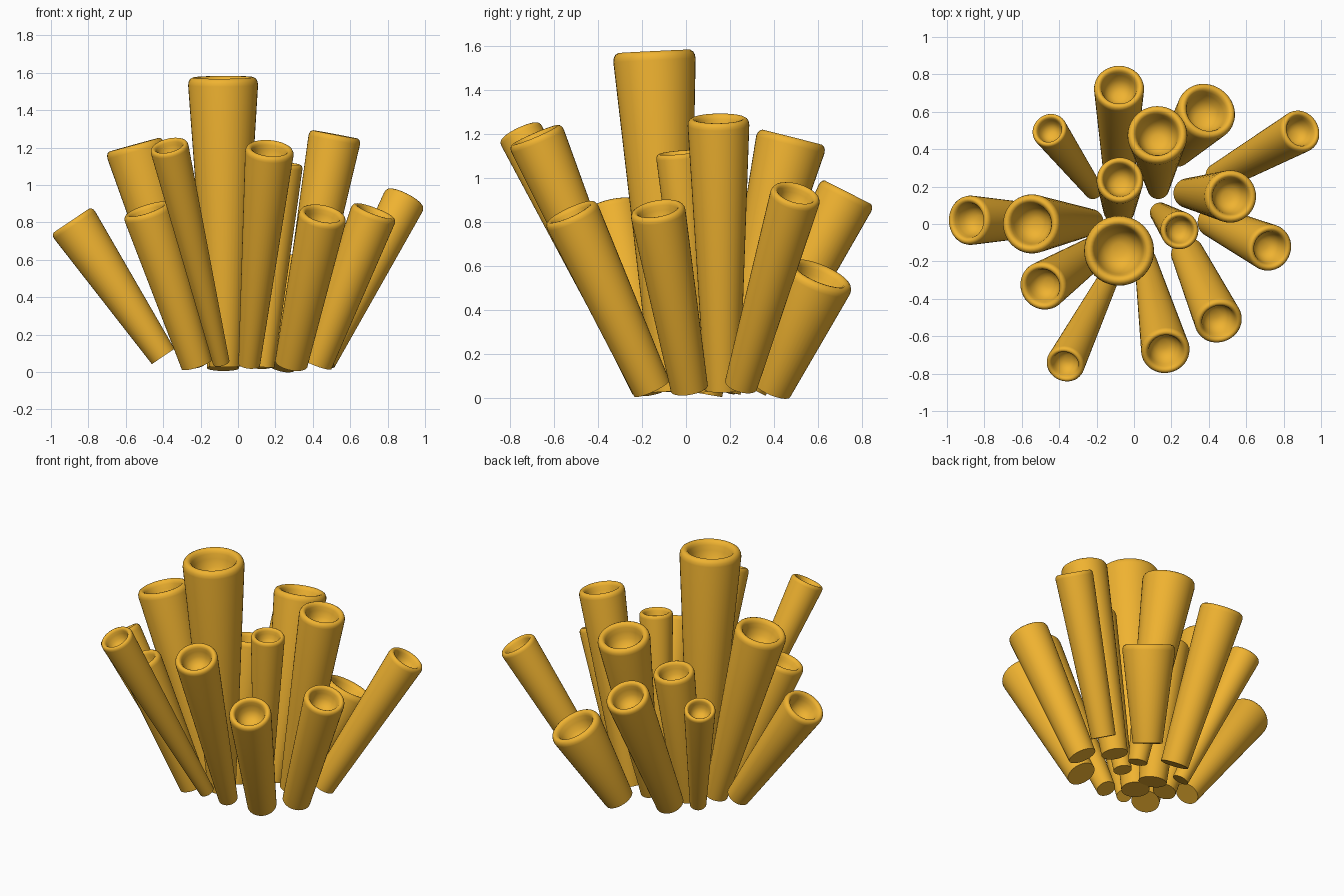
import bpy, bmesh, math
from mathutils import Vector

if "Cube" in bpy.data.objects:
    bpy.data.objects.remove(bpy.data.objects["Cube"])

mat = bpy.data.materials.new("golden_sponge")
mat.diffuse_color = (0.87, 0.45, 0.03, 1)
mat.use_nodes = True
mat.node_tree.nodes["Principled BSDF"].inputs["Base Color"].default_value = mat.diffuse_color

SEGMENTS = 40
# Rim and bowl profile: (radius, depth below the top), both as fractions of the top radius
RIM = [(1.0, 0.22), (0.985, 0.12), (0.94, 0.04), (0.87, 0.0), (0.80, 0.01),
       (0.74, 0.06), (0.70, 0.15), (0.66, 0.32), (0.58, 0.58), (0.42, 0.78), (0.2, 0.88)]


def tube(name, base, top, r_base, r_top):
    """Flared closed-bottom tube with a rounded lip and a hollow mouth."""
    base, top = Vector(base), Vector(top)
    axis = top - base
    length = axis.length
    turn = Vector((0, 0, 1)).rotation_difference(axis)
    profile = [(r_base, 0)] + [(r_top * r, length - r_top * d) for r, d in RIM]
    bm = bmesh.new()
    rings = []
    for r, h in profile:
        rings.append([bm.verts.new(base + turn @ Vector((
            r * math.cos(2 * math.pi * i / SEGMENTS),
            r * math.sin(2 * math.pi * i / SEGMENTS), h))) for i in range(SEGMENTS)])
    for low, high in zip(rings, rings[1:]):
        for i in range(SEGMENTS):
            j = (i + 1) % SEGMENTS
            bm.faces.new((low[i], low[j], high[j], high[i]))
    bm.faces.new(rings[0][::-1])
    bm.faces.new(rings[-1])
    mesh = bpy.data.meshes.new(name)
    bm.to_mesh(mesh)
    bm.free()
    mesh.materials.append(mat)
    obj = bpy.data.objects.new(name, mesh)
    bpy.context.collection.objects.link(obj)
    bpy.context.view_layer.objects.active = obj
    obj.select_set(True)
    return obj


# Tubes: name, base centre, top centre, base radius, top radius
tube("tube_centre", (-0.07, -0.07, 0.03), (-0.08, -0.145, 1.575), 0.085, 0.187)
tube("tube_inner_back", (-0.08, 0.08, 0.02), (-0.075, 0.237, 0.91), 0.085, 0.125)
tube("tube_inner_right", (0.14, 0.06, 0.03), (0.245, -0.035, 1.115), 0.055, 0.102)
tube("tube_right_tall", (0.29, 0.165, 0.04), (0.52, 0.147, 1.27), 0.08, 0.14)
tube("tube_back_tall", (0.13, 0.19, 0.03), (0.125, 0.482, 1.185), 0.058, 0.16)
tube("tube_back_short", (0.22, 0.39, 0.04), (0.395, 0.61, 0.565), 0.09, 0.16)
tube("tube_back_right", (0.45, 0.25, 0.06), (0.895, 0.50, 0.93), 0.075, 0.115)
tube("tube_right_low", (0.42, 0.015, 0.045), (0.73, -0.13, 0.86), 0.085, 0.125)
tube("tube_front_right", (0.285, -0.155, 0.045), (0.455, -0.525, 0.845), 0.088, 0.128)
tube("tube_front_tall", (0.06, -0.19, 0.04), (0.17, -0.685, 1.195), 0.058, 0.13)
tube("tube_front_left", (-0.09, -0.20, 0.05), (-0.37, -0.755, 1.21), 0.045, 0.103)
tube("tube_left_low", (-0.22, -0.155, 0.04), (-0.49, -0.335, 0.87), 0.085, 0.13)
tube("tube_left_tall", (-0.23, 0.01, 0.04), (-0.555, 0.0, 1.215), 0.07, 0.158)
tube("tube_far_left", (-0.40, 0.02, 0.083), (-0.89, 0.02, 0.81), 0.073, 0.132)
tube("tube_back_left", (-0.215, 0.18, 0.04), (-0.455, 0.505, 0.86), 0.05, 0.095)
tube("tube_far_back", (-0.08, 0.285, 0.05), (-0.08, 0.735, 0.935), 0.085, 0.134)

bpy.ops.object.shade_smooth_by_angle(angle=math.radians(45))
